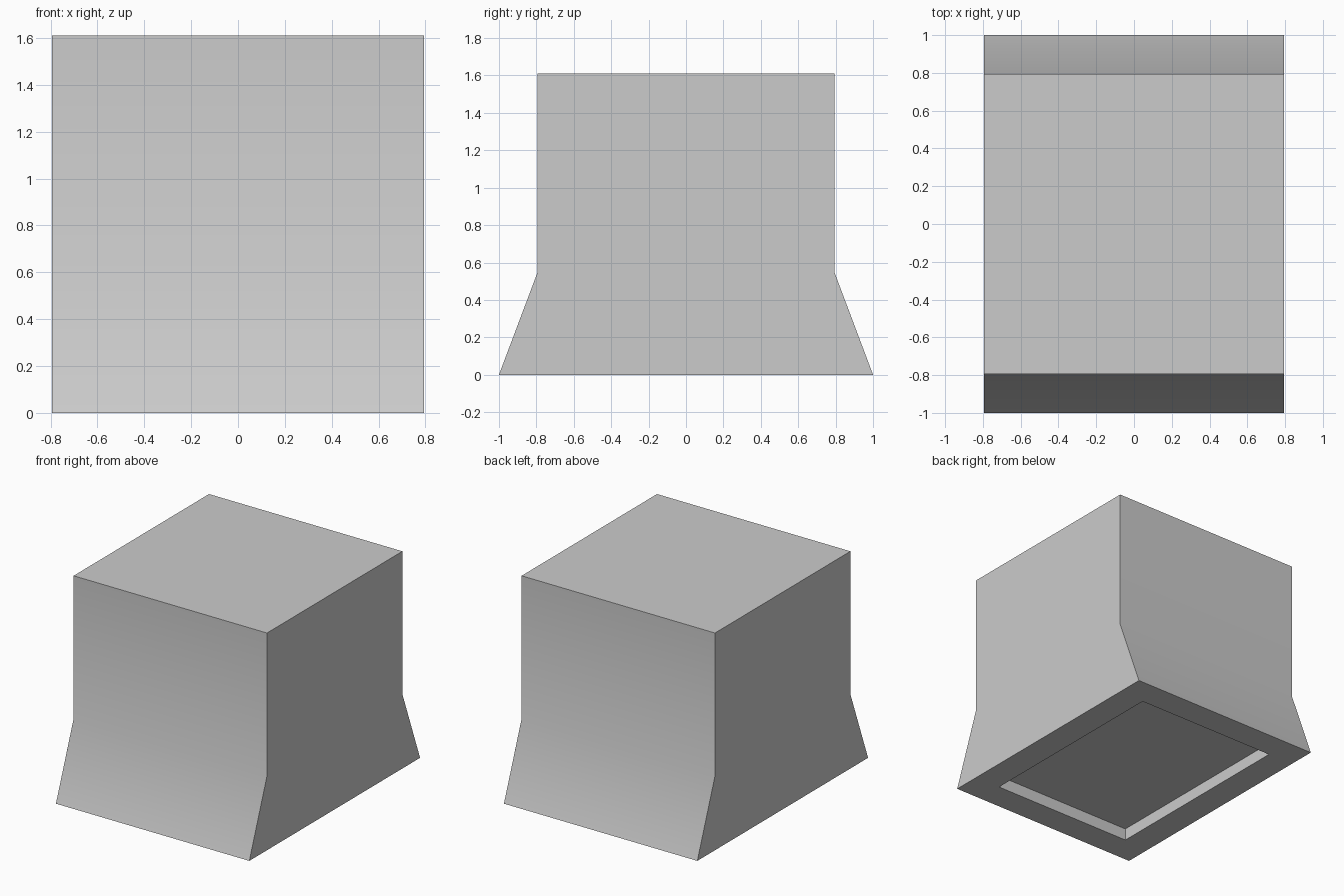
import bpy
import bmesh
import math

cube = bpy.data.objects.get("Cube")
if cube:
    bpy.data.objects.remove(cube, do_unlink=True)

HALF_X = 0.793
HEIGHT = 1.61
RIM = 0.21      # width of the flat rim under the base
RECESS = 0.09   # depth of the hollow under the base

grey = bpy.data.materials.new("light_grey")
grey.use_nodes = True
colour = (0.6, 0.6, 0.6, 1)
grey.diffuse_color = colour
grey.node_tree.nodes["Principled BSDF"].inputs["Base Color"].default_value = colour

# Side profile with flared foot, extruded across the width
half = [(1.0, 0), (0.793, 0.55), (0.793, HEIGHT)]
profile = half + [(-y, z) for y, z in reversed(half)]
bm = bmesh.new()
side = bm.faces.new([bm.verts.new((-HALF_X, y, z)) for y, z in profile])
ext = bmesh.ops.extrude_face_region(bm, geom=[side])
moved = [v for v in ext["geom"] if isinstance(v, bmesh.types.BMVert)]
bmesh.ops.translate(bm, verts=moved, vec=(2 * HALF_X, 0, 0))
bmesh.ops.recalc_face_normals(bm, faces=bm.faces)

# Rectangular hollow pushed up into the underside
bottom = min(bm.faces, key=lambda f: f.calc_center_median().z)
bmesh.ops.inset_region(bm, faces=[bottom], thickness=RIM, use_even_offset=True)
ext = bmesh.ops.extrude_face_region(bm, geom=[bottom])
moved = [v for v in ext["geom"] if isinstance(v, bmesh.types.BMVert)]
bmesh.ops.translate(bm, verts=moved, vec=(0, 0, RECESS))
if bottom.is_valid:
    bmesh.ops.delete(bm, geom=[bottom], context="FACES_ONLY")
bmesh.ops.recalc_face_normals(bm, faces=bm.faces)

mesh = bpy.data.meshes.new("flared_block")
bm.to_mesh(mesh)
bm.free()
mesh.materials.append(grey)
block = bpy.data.objects.new("flared_block", mesh)
bpy.context.collection.objects.link(block)

# Soft shading over the flare, crisp box edges
bpy.context.view_layer.objects.active = block
block.select_set(True)
bpy.ops.object.shade_smooth_by_angle(angle=math.radians(30))
